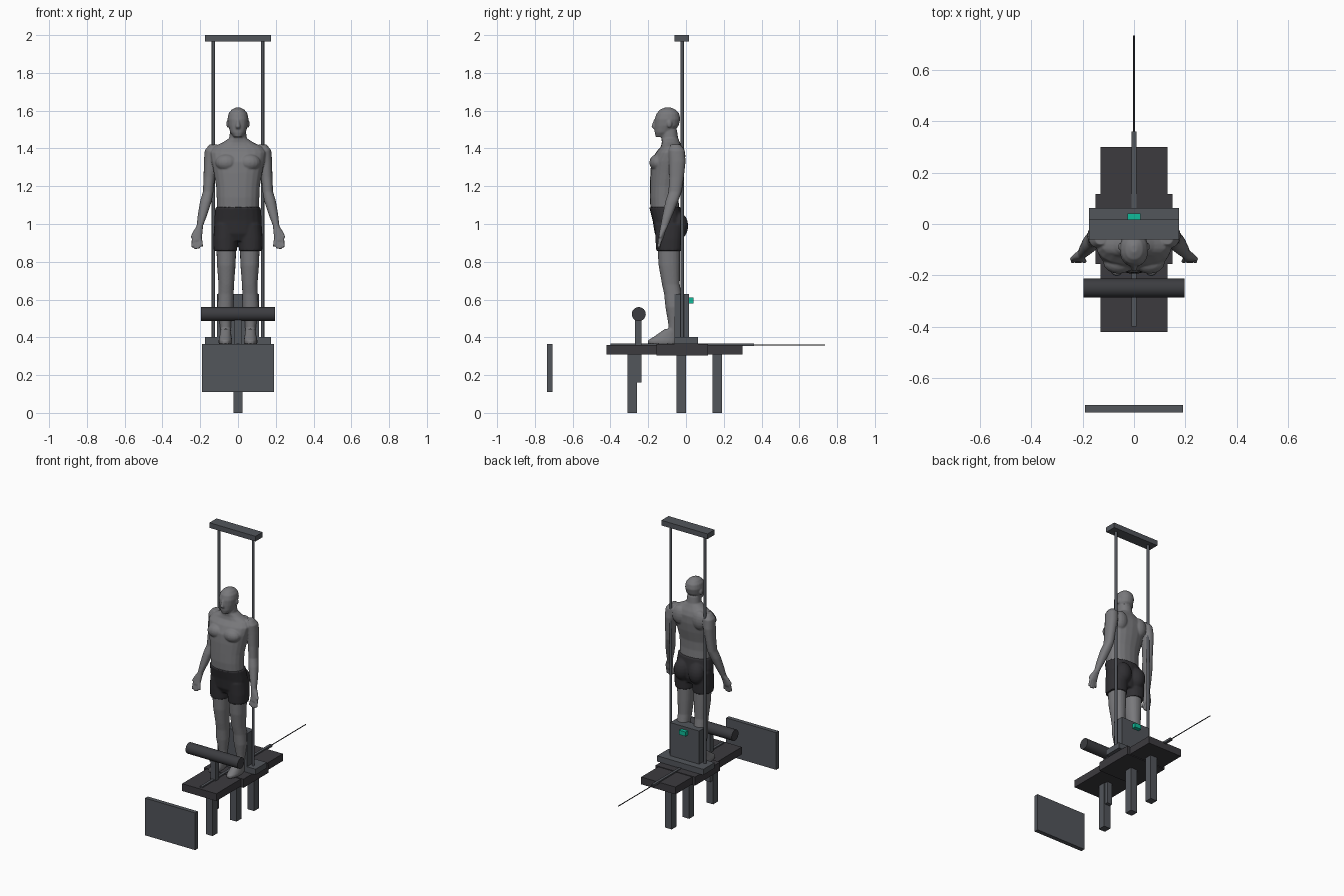
import bpy
import bmesh
from math import cos, sin, pi, copysign
from mathutils import Matrix, Vector

default_cube = bpy.data.objects.get("Cube")
if default_cube:
    bpy.data.objects.remove(default_cube, do_unlink=True)


def make_material(name, red, green, blue):
    material = bpy.data.materials.new(name)
    material.use_nodes = True
    colour = (red, green, blue, 1)
    material.diffuse_color = colour
    for node in material.node_tree.nodes:
        if node.type == 'BSDF_PRINCIPLED':
            node.inputs["Base Color"].default_value = colour
    return material


skin = make_material("grey skin", .19, .19, .2)
cloth = make_material("dark cloth", .03, .029, .033)
steel = make_material("blue grey steel", .085, .092, .105)
dark_steel = make_material("dark steel", .045, .043, .049)
rubber = make_material("black rubber", .045, .046, .052)
green = make_material("green indicator", .005, .5, .32)


def finish(name, bm, material):
    bmesh.ops.recalc_face_normals(bm, faces=bm.faces)
    mesh = bpy.data.meshes.new(name)
    bm.to_mesh(mesh)
    bm.free()
    mesh.materials.append(material)
    obj = bpy.data.objects.new(name, mesh)
    bpy.context.collection.objects.link(obj)
    return obj


def box(name, material, x_range, y_range, z_range):
    """Box given by its extents along each axis."""
    bm = bmesh.new()
    bmesh.ops.create_cube(bm, size=1)
    ranges = (x_range, y_range, z_range)
    for vert in bm.verts:
        vert.co = [low if c < 0 else high for c, (low, high) in zip(vert.co, ranges)]
    return finish(name, bm, material)


def rod(name, material, start, end, radius, segments=24):
    """Cylinder between two points."""
    start, end = Vector(start), Vector(end)
    axis = end - start
    turn = axis.to_track_quat('Z', 'Y').to_matrix().to_4x4()
    bm = bmesh.new()
    bmesh.ops.create_cone(bm, cap_ends=True, segments=segments, radius1=radius,
                          radius2=radius, depth=axis.length,
                          matrix=Matrix.Translation((start + end) / 2) @ turn)
    for face in bm.faces:
        face.smooth = len(face.verts) == 4
    return finish(name, bm, material)


def loft(bm, rings, side=1, segments=20):
    """Skin level rounded rings, each given as x, y, z, half width, half depth."""
    loops = []
    for x, y, z, wide, deep in rings:
        loop = []
        for i in range(segments):
            c, s = cos(2 * pi * i / segments), sin(2 * pi * i / segments)
            px = copysign(abs(c) ** .9, c) * wide
            py = copysign(abs(s) ** .9, s) * deep
            loop.append(bm.verts.new((side * (x + px), y + py, z)))
        loops.append(loop)
    for low, high in zip(loops, loops[1:]):
        for i in range(segments):
            j = (i + 1) % segments
            bm.faces.new((low[i], low[j], high[j], high[i]))
    bm.faces.new(loops[0])
    bm.faces.new(loops[-1])


def blob(bm, centre, radii, side=1):
    """Ellipsoid used for muscle masses."""
    x, y, z = centre
    matrix = Matrix.Translation((side * x, y, z)) @ Matrix.Diagonal((*radii, 1))
    bmesh.ops.create_uvsphere(bm, u_segments=16, v_segments=10, radius=1, matrix=matrix)


def fuse(obj, voxel, repeats):
    """Blend overlapping volumes into one smooth skin."""
    remesh = obj.modifiers.new("blend", 'REMESH')
    remesh.mode = 'VOXEL'
    remesh.voxel_size = voxel
    remesh.use_smooth_shade = True
    smooth = obj.modifiers.new("soften", 'SMOOTH')
    smooth.factor = .5
    smooth.iterations = repeats


# Bench board, slider plate and supporting posts
box("bench_board", dark_steel, (-.13, .13), (-.42, .3), (.31, .36))
box("slider_plate", dark_steel, (-.15, .15), (-.155, .117), (.305, .364))
for label, y in (("front", -.285), ("middle", -.025), ("rear", .165)):
    box(label + "_post", steel, (-.025, .025), (y - .026, y + .026), (0, .31))

# Carriage, back box and green indicator
box("carriage", steel, (-.175, .175), (-.06, .063), (.364, .403))
box("back_box", steel, (-.11, .11), (-.06, .015), (.403, .63))
box("indicator", green, (-.025, .025), (.015, .04), (.58, .61))

# Tall frame
for label, x in (("left", .13), ("right", -.13)):
    rod(label + "_upright", steel, (x, -.02, .37), (x, -.02, 1.97), .009, 16)
box("top_beam", steel, (-.175, .175), (-.06, .017), (1.965, 2))

# Centre rail and trailing wire
box("centre_rail", steel, (-.009, .009), (-.4, .36), (.353, .368))
rod("trailing_wire", rubber, (0, .36, .36), (0, .735, .36), .003, 8)

# Padded front bar on its stem, and the separate front panel
rod("front_bar", rubber, (-.197, -.25, .523), (.197, -.25, .523), .037, 32)
box("bar_stem", steel, (-.019, .019), (-.27, -.235), (.16, .51))
box("front_panel", steel, (-.19, .19), (-.735, -.706), (.11, .365))

# Body: torso and neck
body = bmesh.new()
loft(body, [(0, -.09, 1, .1, .06), (0, -.112, 1.08, .112, .076),
            (0, -.116, 1.14, .113, .076), (0, -.114, 1.2, .116, .077),
            (0, -.105, 1.27, .128, .084), (0, -.098, 1.33, .14, .086),
            (0, -.085, 1.38, .148, .074), (0, -.077, 1.41, .128, .056),
            (0, -.08, 1.432, .08, .048), (0, -.086, 1.455, .046, .044),
            (0, -.09, 1.5, .042, .042)])

# Head and nose
loft(body, [(0, -.13, 1.46, .022, .03), (0, -.118, 1.485, .041, .048),
            (0, -.103, 1.52, .052, .064), (0, -.098, 1.555, .056, .068),
            (0, -.096, 1.585, .05, .06), (0, -.096, 1.605, .034, .042),
            (0, -.096, 1.617, .012, .015)])
loft(body, [(0, -.165, 1.505, .012, .009), (0, -.17, 1.515, .013, .014),
            (0, -.16, 1.553, .007, .01)])

for side in (1, -1):
    # Ear, chest and shoulder blade
    blob(body, (.054, -.088, 1.53), (.008, .014, .02), side)
    blob(body, (.06, -.15, 1.325), (.06, .044, .045), side)
    blob(body, (.075, -.04, 1.36), (.05, .037, .065), side)
    # Arm and palm
    loft(body, [(.13, -.055, 1.42, .022, .026), (.141, -.05, 1.39, .035, .043),
                (.146, -.046, 1.33, .035, .044), (.152, -.05, 1.25, .03, .039),
                (.158, -.058, 1.17, .028, .035), (.17, -.075, 1.12, .031, .034),
                (.19, -.1, 1.04, .024, .026), (.202, -.115, .99, .017, .02),
                (.212, -.125, .96, .025, .016), (.218, -.133, .925, .027, .014),
                (.219, -.137, .912, .023, .012)], side)
    # Fingers and thumb
    for i, drop in enumerate((.03, .042, .044, .036)):
        root, tip = .2 + i * .012, .192 + i * .016
        loft(body, [(root, -.134, .925, .009, .01),
                    (tip, -.146, .912 - drop, .008, .009)], side, 10)
    loft(body, [(.225, -.125, .965, .011, .011), (.244, -.138, .93, .008, .009)], side, 10)
    # Leg and foot
    loft(body, [(.062, -.09, .95, .05, .055), (.062, -.09, .86, .052, .06),
                (.062, -.088, .78, .049, .057), (.062, -.08, .68, .041, .047),
                (.064, -.07, .63, .041, .046), (.067, -.062, .56, .043, .047),
                (.067, -.058, .48, .031, .037), (.065, -.06, .42, .025, .031),
                (.065, -.06, .39, .025, .031)], side)
    loft(body, [(.067, -.122, .365, .035, .08), (.067, -.122, .383, .036, .08),
                (.066, -.103, .41, .031, .058), (.065, -.075, .445, .026, .036)], side)
fuse(finish("body", body, skin), .0042, 5)

# Shorts: hips, trouser legs and seat
shorts = bmesh.new()
loft(shorts, [(0, -.09, .91, .08, .055), (0, -.092, .95, .122, .074),
              (0, -.097, 1.02, .126, .08), (0, -.112, 1.09, .12, .083)])
for side in (1, -1):
    loft(shorts, [(.067, -.09, .858, .062, .068), (.067, -.09, .92, .064, .072),
                  (.063, -.088, 1, .062, .077)], side)
    blob(shorts, (.055, -.04, .99), (.056, .052, .072), side)
fuse(finish("shorts", shorts, cloth), .006, 3)
